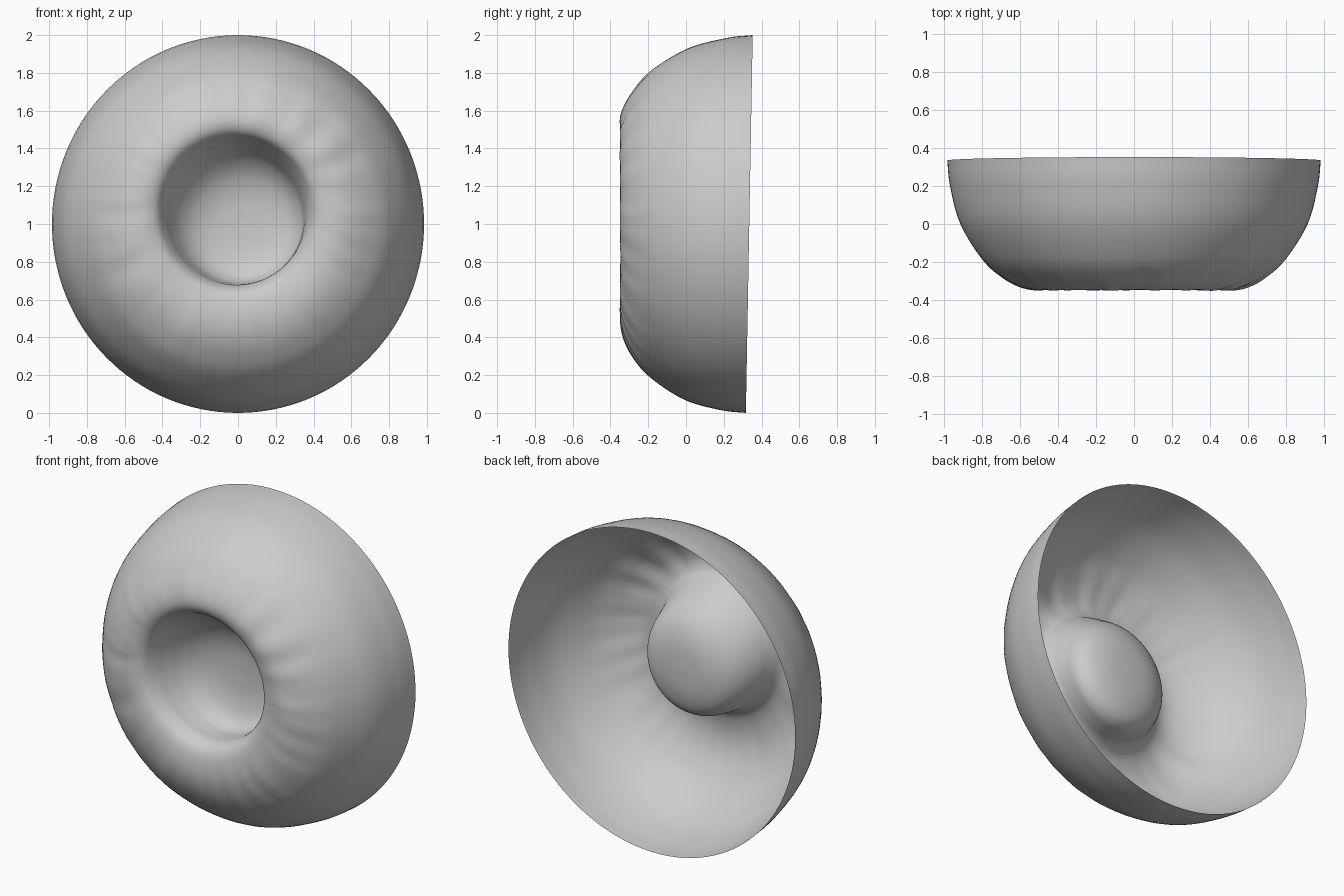
import bpy, bmesh
from math import sin, cos, pi, exp
from mathutils import Vector, noise

if "Cube" in bpy.data.objects:
    bpy.data.objects.remove(bpy.data.objects["Cube"])

# profile rings from back rim to pit floor: radius, y, centre x, centre z
RINGS = [
    (1.00, 0.335, 0, 1.0), (0.985, 0.20, 0, 1.0), (0.93, 0.0, 0, 1.0),
    (0.81, -0.19, 0, 1.0), (0.70, -0.285, 0, 1.0), (0.60, -0.335, 0, 1.01),
    (0.51, -0.348, 0, 1.03), (0.43, -0.325, -0.01, 1.055), (0.388, -0.265, -0.01, 1.06),
    (0.36, -0.19, 0.0, 1.04), (0.325, -0.11, 0.02, 1.015), (0.26, -0.05, 0.03, 1.0),
    (0.15, -0.015, 0.03, 1.0), (0.0, -0.005, 0.03, 1.0)]
SEG, SUB = 128, 5


def smooth_curve(points, sub):
    """Catmull-Rom interpolation of the profile rings."""
    p = [Vector(q) for q in points]
    p = [2 * p[0] - p[1]] + p + [2 * p[-1] - p[-2]]
    out = []
    for i in range(1, len(p) - 2):
        a, b, c, d = p[i - 1:i + 3]
        for k in range(sub):
            t = k / sub
            out.append(0.5 * (2 * b + (c - a) * t + (2 * a - 5 * b + 4 * c - d) * t * t
                              + (3 * b - a - 3 * c + d) * t ** 3))
    return out + [p[-2]]


# open half-ring shell with soft radial wrinkles
bm = bmesh.new()
rows = []
profile = smooth_curve(RINGS, SUB)
for r, y, cx, cz in profile[:-1]:
    row = []
    for s in range(SEG):
        a = 2 * pi * s / SEG
        wrinkle = 0.012 * exp(-((r - 0.66) / 0.15) ** 2) * noise.noise(
            Vector((7 * cos(a), 7 * sin(a), 1.5 * r)))
        x, z = 0.985 * r * cos(a) + cx, r * sin(a) + cz
        tilt = 0.018 * (z - 1) * max(0, min(1, (y + 0.3) / 0.5)) if r > 0.5 else 0
        row.append(bm.verts.new((x, y + wrinkle + tilt, z)))
    rows.append(row)
for a, b in zip(rows, rows[1:]):
    for s in range(SEG):
        n = (s + 1) % SEG
        bm.faces.new((a[s], a[n], b[n], b[s]))
# pit floor centre
r, y, cx, cz = profile[-1]
tip = bm.verts.new((cx, y, cz))
for s in range(SEG):
    bm.faces.new((rows[-1][s], rows[-1][(s + 1) % SEG], tip))
bmesh.ops.recalc_face_normals(bm, faces=bm.faces)
# outside of the shell faces the front
if sum(f.normal.y * f.calc_area() for f in bm.faces) > 0:
    bmesh.ops.reverse_faces(bm, faces=bm.faces)
for f in bm.faces:
    f.smooth = True
mesh = bpy.data.meshes.new("dimpled_shell")
bm.to_mesh(mesh)
bm.free()
bpy.context.collection.objects.link(bpy.data.objects.new("dimpled_shell", mesh))
